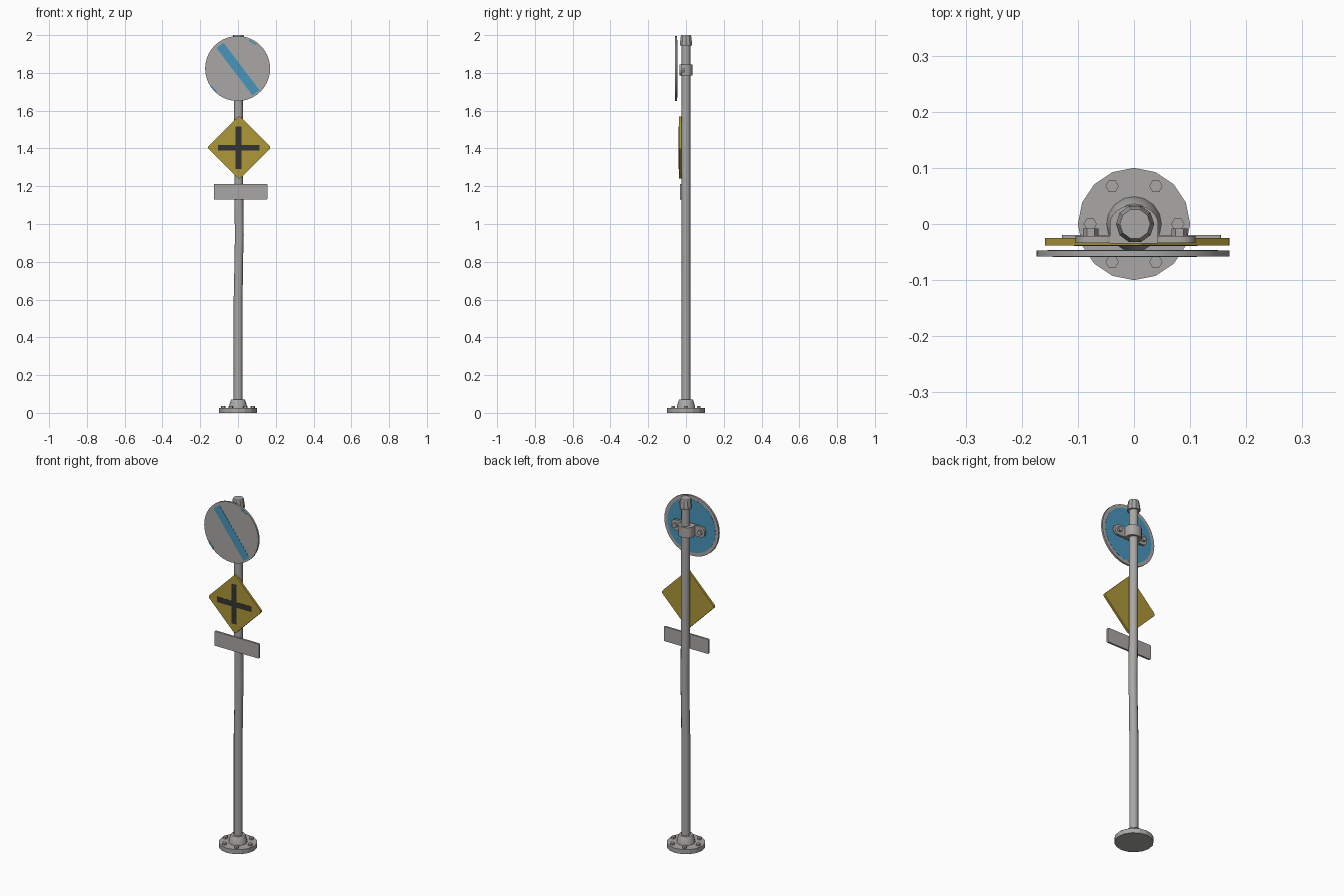
import bpy, bmesh, math
from math import sin, cos, pi

if "Cube" in bpy.data.objects:
    bpy.data.objects.remove(bpy.data.objects["Cube"])


def mat(name, rgb):
    m = bpy.data.materials.new(name)
    m.diffuse_color = (*rgb, 1)
    m.use_nodes = True
    m.node_tree.nodes["Principled BSDF"].inputs["Base Color"].default_value = m.diffuse_color
    return m


GREY = mat("galvanised grey", (0.40, 0.39, 0.375))
YELLOW = mat("sign yellow", (0.42, 0.31, 0.04))
BLUE = mat("sign blue", (0.065, 0.30, 0.50))
DARK = mat("charcoal", (0.034, 0.034, 0.032))


def finish(name, bm, material, smooth=False):
    bmesh.ops.recalc_face_normals(bm, faces=bm.faces[:])
    me = bpy.data.meshes.new(name)
    bm.to_mesh(me)
    bm.free()
    me.materials.append(material)
    ob = bpy.data.objects.new(name, me)
    bpy.context.collection.objects.link(ob)
    if smooth:
        bpy.context.view_layer.objects.active = ob
        ob.select_set(True)
        bpy.ops.object.shade_smooth_by_angle(angle=math.radians(40))
        ob.select_set(False)
    return ob


def lathe(name, rings, n, material, smooth=False):
    """rings: (centre x, centre y, z, radius), capped at both ends"""
    bm = bmesh.new()
    loops = [[bm.verts.new((x + r * cos(2 * pi * i / n), y + r * sin(2 * pi * i / n), z))
              for i in range(n)] for x, y, z, r in rings]
    for a, b in zip(loops, loops[1:]):
        for i in range(n):
            j = (i + 1) % n
            bm.faces.new((a[i], a[j], b[j], b[i]))
    bm.faces.new(loops[0])
    bm.faces.new(loops[-1])
    return finish(name, bm, material, smooth)


def prism(name, pts, lo, hi, material, axis="y", smooth=False):
    """outline extruded along y (points are x,z) or along z (points are x,y)"""
    bm = bmesh.new()
    put = (lambda p, t: (p[0], t, p[1])) if axis == "y" else (lambda p, t: (p[0], p[1], t))
    a = [bm.verts.new(put(p, lo)) for p in pts]
    b = [bm.verts.new(put(p, hi)) for p in pts]
    bm.faces.new(a)
    bm.faces.new(b)
    for i in range(len(pts)):
        j = (i + 1) % len(pts)
        bm.faces.new((a[i], a[j], b[j], b[i]))
    return finish(name, bm, material, smooth)


def circle(cx, cz, r, n, start=0.0):
    return [(cx + r * cos(start + 2 * pi * i / n), cz + r * sin(start + 2 * pi * i / n))
            for i in range(n)]


def rounded_box(cx, cz, w, h, r, turn=0.0, seg=3):
    pts = []
    for k, (sx, sz) in enumerate(((1, 1), (-1, 1), (-1, -1), (1, -1))):
        for i in range(seg + 1):
            a = k * pi / 2 + i * pi / 2 / seg
            x, z = sx * (w / 2 - r) + r * cos(a), sz * (h / 2 - r) + r * sin(a)
            pts.append((cx + x * cos(turn) - z * sin(turn), cz + x * sin(turn) + z * cos(turn)))
    return pts


# Pole with a slight kink, and its cap
lathe("pole", [(0.001, 0, 0.02, 0.0235), (0.001, 0, 0.62, 0.0235), (0.004, 0, 0.80, 0.0225),
               (0.007, 0, 0.94, 0.0235), (0.004, 0, 1.2, 0.0235), (0.002, 0, 1.97, 0.0235)],
      12, GREY, True)
lathe("pole_cap", [(0.002, 0, 1.944, 0.034), (0.002, 0, 1.958, 0.034), (0.002, 0, 1.994, 0.029),
                   (0.002, 0, 2.0, 0.027)], 10, GREY)

# Bolted base flange
lathe("base_flange", [(0, 0, 0, 0.1), (0, 0, 0.026, 0.1)], 16, GREY)
lathe("base_collar", [(0, 0, 0.026, 0.049), (0, 0, 0.036, 0.047), (0, 0, 0.066, 0.039),
                      (0, 0, 0.07, 0.036)], 16, GREY, True)
for k in range(6):
    x, y = 0.078 * cos(k * pi / 3), 0.078 * sin(k * pi / 3)
    lathe(f"base_bolt_{k + 1}", [(x, y, 0.024, 0.012), (x, y, 0.037, 0.012)], 6, GREY)

# Round sign: grey front and rim, blue stripe, blue back panel
CX, CZ = -0.002, 1.823
prism("round_sign", circle(CX, CZ, 0.172, 40), -0.058, -0.047, GREY, smooth=True)
prism("round_sign_back_panel", circle(CX, CZ, 0.152, 40), -0.048, -0.0462, BLUE)
TILT = math.atan2(-0.25, 0.19)
prism("round_sign_stripe", rounded_box(0.0, 1.82, 0.315, 0.047, 0.004, TILT),
      -0.059, -0.0575, BLUE)
prism("sign_edge_fleck_upper", rounded_box(0.078, 1.961, 0.045, 0.009, 0.003, math.radians(-28)),
      -0.059, -0.0575, BLUE)
prism("sign_edge_fleck_lower", rounded_box(-0.129, 1.715, 0.045, 0.009, 0.003, math.radians(-50)),
      -0.059, -0.0575, BLUE)

# Strap clamp behind the round sign
Z0, Z1 = 1.785, 1.845
strap = [(0.043, -0.035)] + [(0.043 * cos(pi * i / 12), 0.034 * sin(pi * i / 12))
                             for i in range(13)] + [(-0.043, -0.035)]
prism("clamp_strap", strap, Z0, Z1, GREY, "z", True)
for side, s in (("left", -1), ("right", 1)):
    zc = (Z0 + Z1) / 2
    prism(f"clamp_tab_{side}", rounded_box(s * 0.067 + 0.003, zc, 0.08, 0.06, 0.028, seg=5),
          -0.034, -0.021, GREY, smooth=True)
    prism(f"clamp_nut_{side}", circle(s * 0.079 + 0.002, zc, 0.014, 6), -0.022, -0.008, GREY)

# Yellow diamond sign with dark crossroads symbol
prism("diamond_sign", rounded_box(0.006, 1.405, 0.24, 0.24, 0.012, pi / 4), -0.038, -0.025, YELLOW)
cross = []
A, B, W, PX, PZ = 0.11, 0.113, 0.0155, 0.003, 1.404
for x, z in ((A, W), (W, W), (W, B), (-W, B), (-W, W), (-A, W),
             (-A, -W), (-W, -W), (-W, -B), (W, -B), (W, -W), (A, -W)):
    cross.append((PX + x, PZ + z))
prism("crossroads_symbol", cross, -0.0392, -0.0375, DARK)

# Small blank supplementary plate
prism("lower_plate", rounded_box(0.0135, 1.171, 0.283, 0.083, 0.004), -0.031, -0.02, GREY)
